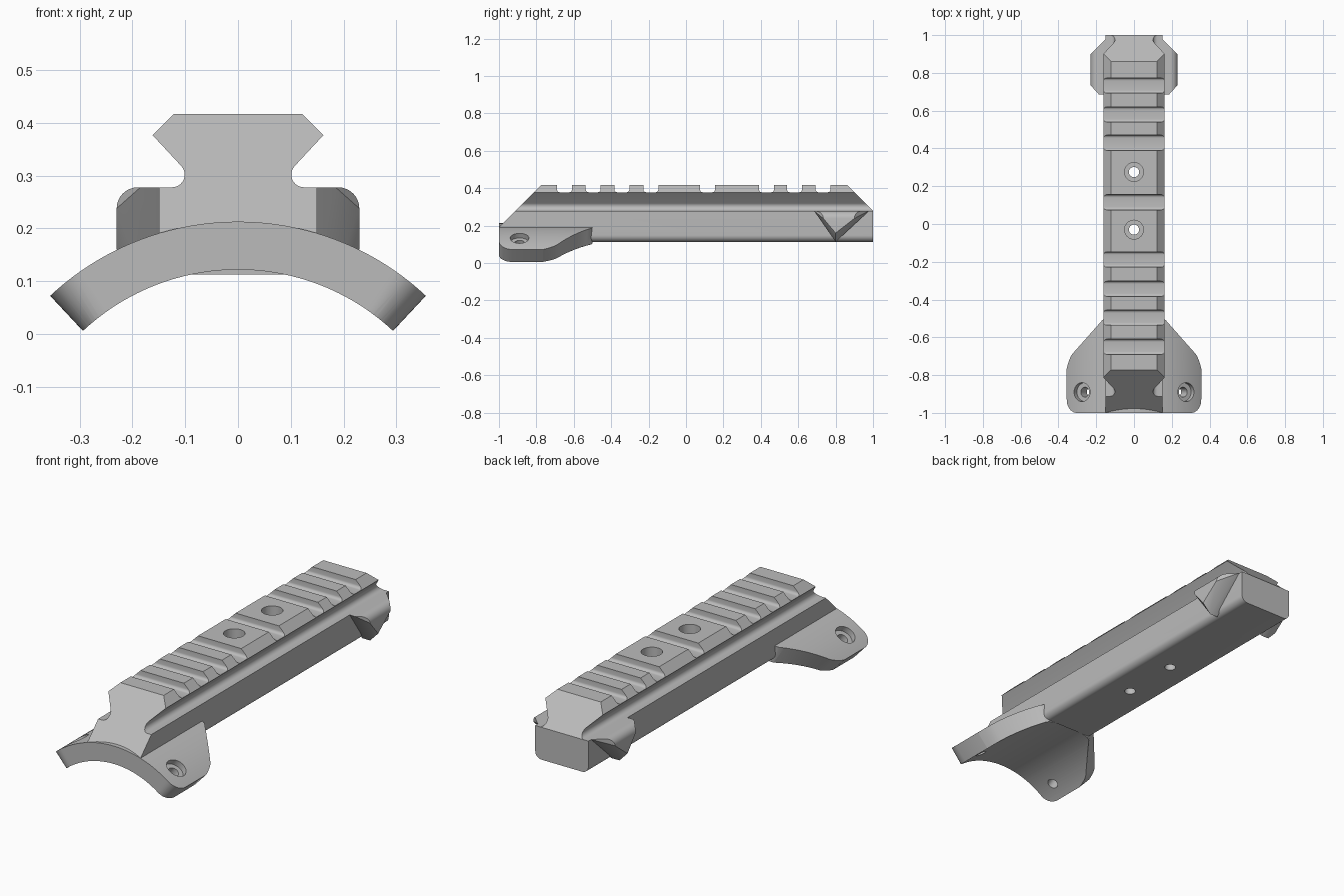
import bpy, bmesh, math
from mathutils import Vector, Matrix

cube = bpy.data.objects.get("Cube")
if cube:
    bpy.data.objects.remove(cube, do_unlink=True)

grey = bpy.data.materials.new("matte grey")
grey.use_nodes = True
grey.diffuse_color = (0.5, 0.5, 0.5, 1)
grey.node_tree.nodes["Principled BSDF"].inputs["Base Color"].default_value = (0.5, 0.5, 0.5, 1)


def finish(name, bm):
    bmesh.ops.recalc_face_normals(bm, faces=bm.faces[:])
    mesh = bpy.data.meshes.new(name)
    bm.to_mesh(mesh)
    bm.free()
    mesh.materials.append(grey)
    ob = bpy.data.objects.new(name, mesh)
    bpy.context.collection.objects.link(ob)
    return ob


def prism(points, start, end, axis):
    """Extrude an (x, z) profile along y, or a (y, z) profile along x."""
    bm = bmesh.new()
    place = (lambda p, d: (p[0], d, p[1])) if axis == "y" else (lambda p, d: (d, p[0], p[1]))
    face = bm.faces.new([bm.verts.new(place(p, start)) for p in points])
    new = bmesh.ops.extrude_face_region(bm, geom=[face])["geom"]
    shift = Vector(place((0, 0), end - start))
    bmesh.ops.translate(bm, vec=shift, verts=[v for v in new if isinstance(v, bmesh.types.BMVert)])
    return bm


def arc(cx, cz, r, a0, a1, n=8):
    angles = [math.radians(a0 + (a1 - a0) * i / n) for i in range(n + 1)]
    return [(cx + r * math.cos(a), cz + r * math.sin(a)) for a in angles]


def cylinder(r, centre, direction, length, segments=32):
    bm = bmesh.new()
    turn = Vector(direction).to_track_quat("Z", "Y").to_matrix().to_4x4()
    bmesh.ops.create_cone(bm, cap_ends=True, segments=segments, radius1=r, radius2=r,
                          depth=length, matrix=Matrix.Translation(centre) @ turn)
    return bm


def combine(target, bm, operation="DIFFERENCE"):
    tool = finish("tool", bm)
    mod = target.modifiers.new("cut", "BOOLEAN")
    mod.operation, mod.solver, mod.object = operation, "EXACT", tool
    bpy.context.view_layer.objects.active = target
    bpy.ops.object.modifier_apply(modifier=mod.name)
    bpy.data.objects.remove(tool, do_unlink=True)


# Rail and body: one long profile with sloping ends
half = [(0.122, 0.417), (0.162, 0.377)] + arc(0.125, 0.302, 0.024, 135, 270, 10)
half += [(0.15, 0.278)] + arc(0.115, 0.148, 0.035, 0, -90)
profile = half + [(-x, z) for x, z in reversed(half)]
bm = prism(profile, -1, 1, "y")
for point, normal in (((0, -1, 0.19), (0, -1, 1)), ((0, 1, 0.278), (0, 1, 1))):
    cut = bmesh.ops.bisect_plane(bm, geom=bm.verts[:] + bm.edges[:] + bm.faces[:], dist=1e-6,
                                 plane_co=point, plane_no=normal, clear_outer=True)
    bmesh.ops.holes_fill(bm, edges=[e for e in bm.edges if e.is_boundary])
rail = finish("rail", bm)

# Cross slots with small fillets at the floor
for y in (-0.65, -0.496, -0.343, -0.188, 0.115, 0.43, 0.58, 0.733):
    w, r, floor = 0.04, 0.015, 0.378
    slot = [(y - w, 0.5)] + arc(y - w + r, floor + r, r, 180, 270, 5)
    slot += arc(y + w - r, floor + r, r, 270, 360, 5) + [(y + w, 0.5)]
    combine(rail, prism(slot, -0.3, 0.3, "x"))

# Curved saddle flange, wrapped around a lengthwise axis
AXIS_Z, R_IN, R_OUT, REACH, ROUND = -0.308, 0.43, 0.521, 0.392, 0.07
bm = bmesh.new()
previous = None
STEPS = 56
for i in range(STEPS + 1):
    s = REACH * math.sin((2 * i / STEPS - 1) * math.pi / 2)
    a = s / R_OUT
    x = R_OUT * abs(math.sin(a))
    over = max(0, abs(s) - REACH + ROUND)
    front = -1 + ROUND - math.sqrt(max(0, ROUND ** 2 - over ** 2))
    back = -0.5 - max(0, x - 0.16) * 1.13 - 0.04 * (max(0, x - 0.325) / 0.03) ** 2
    ring = [bm.verts.new((r * math.sin(a), y, AXIS_Z + r * math.cos(a)))
            for r, y in ((R_IN - 0.003, front), (R_OUT, front), (R_OUT, back), (R_IN - 0.003, back))]
    if previous:
        for k in range(4):
            n = (k + 1) % 4
            bm.faces.new((previous[k], previous[n], ring[n], ring[k]))
    else:
        bm.faces.new(ring)
    previous = ring
bm.faces.new(previous)
combine(rail, bm, "UNION")
combine(rail, cylinder(R_IN, (0, -1, AXIS_Z), (0, 1, 0), 1.0, 192))

# Counterbored screw holes through the rail
for y in (0.275, -0.03):
    combine(rail, cylinder(0.027, (0, y, 0.25), (0, 0, 1), 0.6))
    combine(rail, cylinder(0.05, (0, y, 0.4), (0, 0, 1), 0.3))

# Counterbored screw holes square to the flange
for side in (-1, 1):
    tilt = side * math.radians(32)
    out = Vector((math.sin(tilt), 0, math.cos(tilt)))
    base = Vector((0, -0.89, AXIS_Z))
    combine(rail, cylinder(0.026, base + out * 0.475, out, 0.2))
    combine(rail, cylinder(0.05, base + out * 0.54, out, 0.1))

# Tapered rear lugs with rounded upper edges
lugs = []
for side, name in ((1, "left_rear_lug"), (-1, "right_rear_lug")):
    points = [(0.14, 0.685, 0.278), (0.185, 0.685, 0.278), (0.14, 0.978, 0.278), (0.152, 0.978, 0.278),
              (0.14, 0.8, 0.113), (0.185, 0.8, 0.113), (0.23, 0.8, 0.16)]
    for x, z in arc(0.19, 0.238, 0.04, 0, 90):
        points += [(x, 0.685 + (x - 0.185) * 1.1, z), (x, 0.9 + 0.23 - x, z)]
    bm = bmesh.new()
    for x, y, z in points:
        bm.verts.new((side * x, y, z))
    hull = bmesh.ops.convex_hull(bm, input=bm.verts[:])
    loose = [v for v in bm.verts if not v.link_faces]
    bmesh.ops.delete(bm, geom=loose, context="VERTS")
    lugs.append(finish(name, bm))

# Smooth curved surfaces, keep hard edges
for ob in [rail] + lugs:
    bpy.ops.object.select_all(action="DESELECT")
    ob.select_set(True)
    bpy.context.view_layer.objects.active = ob
    bpy.ops.object.shade_smooth_by_angle(angle=math.radians(30))
